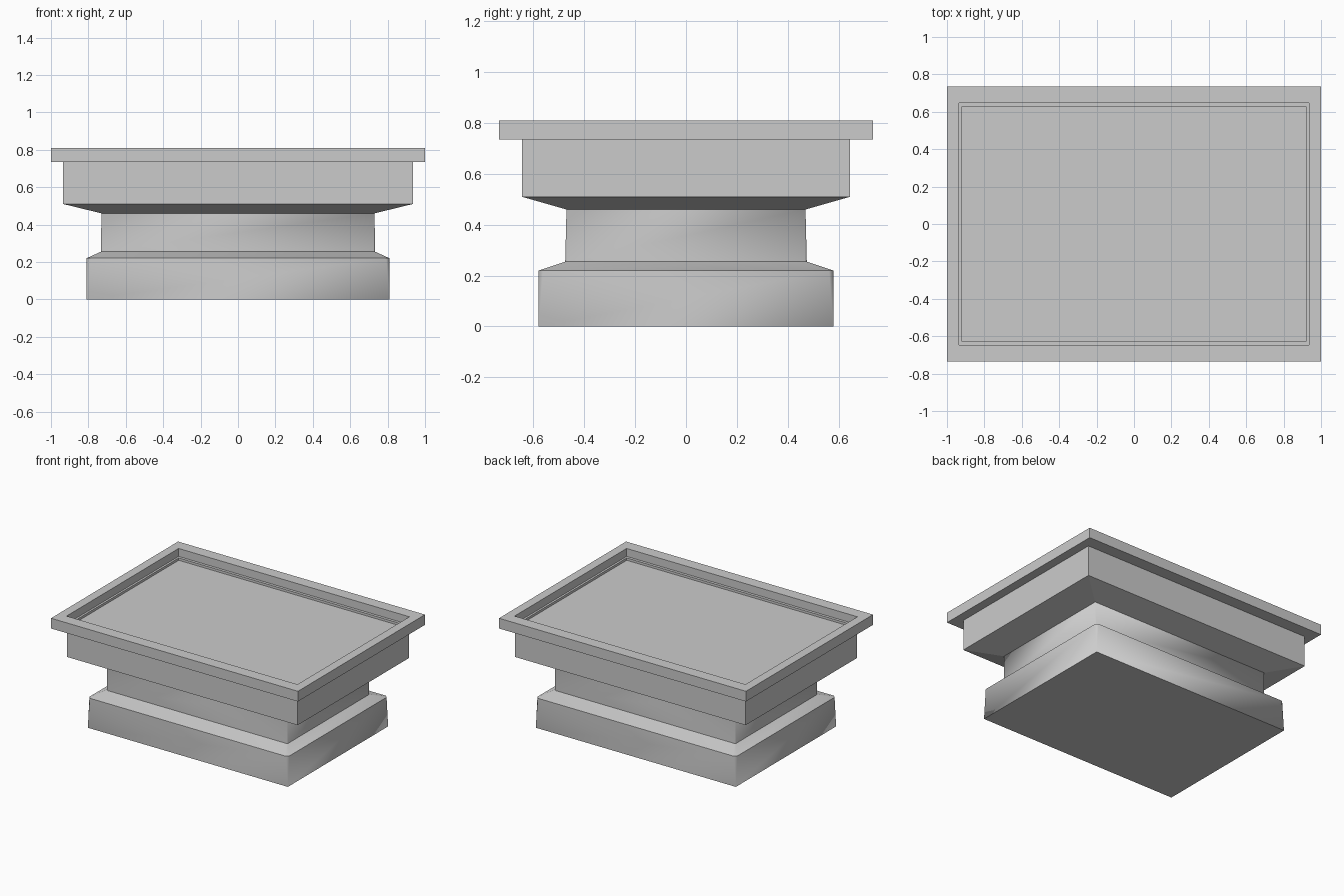
import bpy, bmesh, math

if "Cube" in bpy.data.objects:
    bpy.data.objects.remove(bpy.data.objects["Cube"])


def loft(name, rings, cap_start=True, cap_end=True, smooth=False):
    """Stack rectangular rings (half x, half y, z, corner chamfer) into a mesh."""
    bm = bmesh.new()
    loops = []
    for hx, hy, z, c in rings:
        pts = [(hx - c, -hy), (hx, -hy + c), (hx, hy - c), (hx - c, hy),
               (-hx + c, hy), (-hx, hy - c), (-hx, -hy + c), (-hx + c, -hy)]
        loops.append([bm.verts.new((x, y, z)) for x, y in pts])
    for a, b in zip(loops, loops[1:]):
        for i in range(8):
            j = (i + 1) % 8
            bm.faces.new((a[i], a[j], b[j], b[i]))
    if cap_start:
        bm.faces.new(loops[0][::-1])
    if cap_end:
        bm.faces.new(loops[-1])
    # rings without a chamfer collapse to four sharp corners
    bmesh.ops.remove_doubles(bm, verts=bm.verts, dist=0.0005)
    bmesh.ops.recalc_face_normals(bm, faces=bm.faces)
    me = bpy.data.meshes.new(name)
    bm.to_mesh(me)
    bm.free()
    ob = bpy.data.objects.new(name, me)
    bpy.context.collection.objects.link(ob)
    if smooth:
        bpy.context.view_layer.objects.active = ob
        ob.select_set(True)
        bpy.ops.object.shade_smooth_by_angle(angle=math.radians(50))
        ob.select_set(False)
    return ob


# Foot block with sloped shoulder and narrow neck; corners blunt towards the top
loft("pedestal", [
    (0.81, 0.58, 0.0, 0),
    (0.81, 0.58, 0.22, 0.018),
    (0.733, 0.475, 0.255, 0.008),
    (0.73, 0.47, 0.46, 0),
], cap_end=False, smooth=True)

# Flared basin, overhanging rim, and stepped recess down to the floor
loft("basin", [
    (0.73, 0.47, 0.46, 0),
    (0.935, 0.645, 0.51, 0),
    (0.935, 0.645, 0.735, 0),
    (1.0, 0.735, 0.735, 0),
    (1.0, 0.735, 0.81, 0),
    (0.935, 0.648, 0.81, 0),
    (0.935, 0.648, 0.752, 0),
    (0.92, 0.628, 0.752, 0),
    (0.92, 0.628, 0.735, 0),
], cap_start=False)
